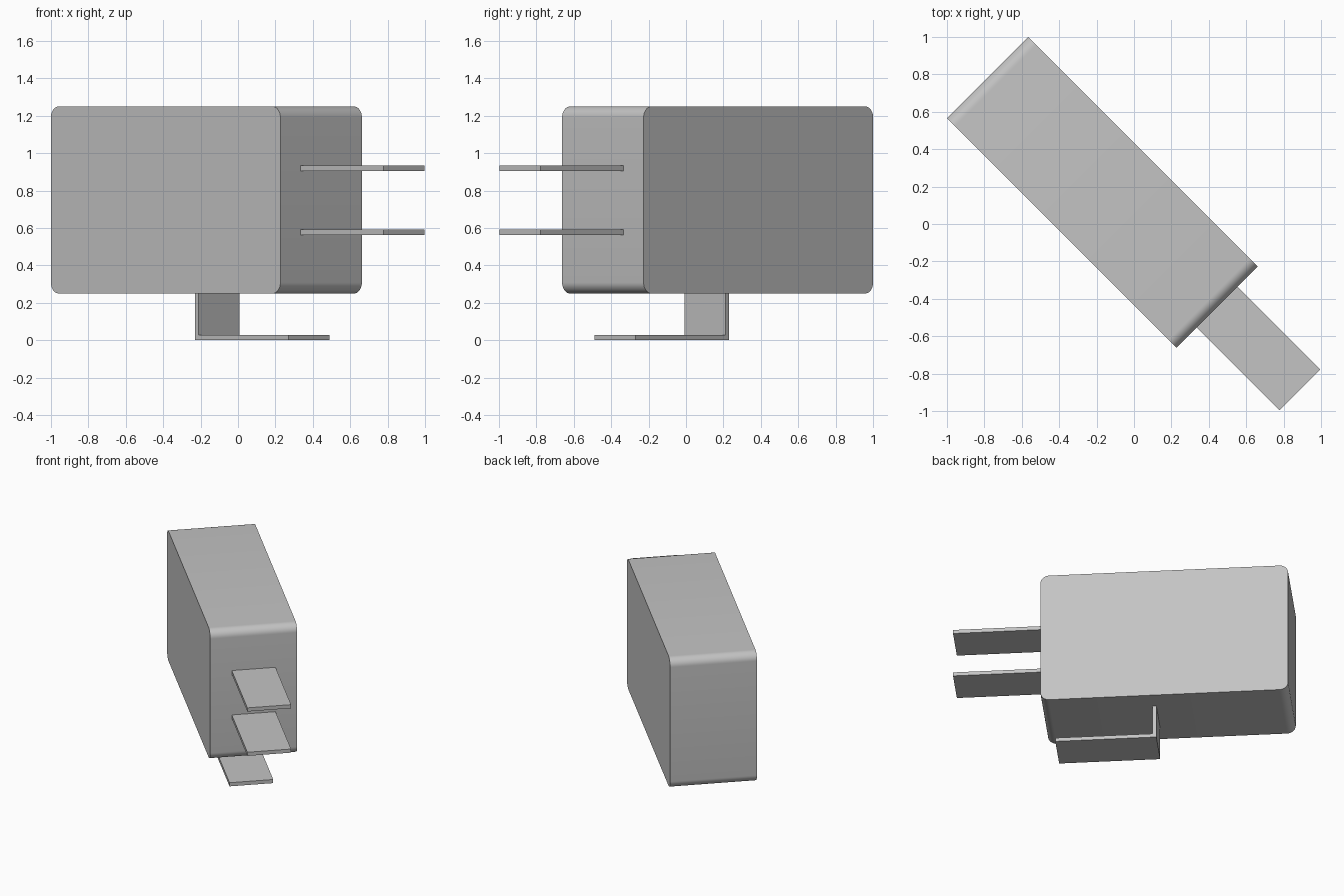
import bpy, bmesh
from math import radians, sin, cos, pi

default = bpy.data.objects.get("Cube")
if default:
    bpy.data.objects.remove(default, do_unlink=True)

# Single plain grey
grey = bpy.data.materials.new("plain_grey")
grey.use_nodes = True
colour = (0.55, 0.55, 0.55, 1)
grey.diffuse_color = colour
grey.node_tree.nodes["Principled BSDF"].inputs["Base Color"].default_value = colour


def extrude_profile(name, profile, half_width):
    """Extrude a length/height outline across the width, then turn it diagonally."""
    bm = bmesh.new()
    face = bm.faces.new([bm.verts.new((u, -half_width, z)) for u, z in profile])
    side = bmesh.ops.extrude_face_region(bm, geom=[face])
    verts = [g for g in side["geom"] if isinstance(g, bmesh.types.BMVert)]
    bmesh.ops.translate(bm, vec=(0, 2 * half_width, 0), verts=verts)
    bmesh.ops.recalc_face_normals(bm, faces=bm.faces)
    mesh = bpy.data.meshes.new(name)
    bm.to_mesh(mesh)
    bm.free()
    mesh.materials.append(grey)
    obj = bpy.data.objects.new(name, mesh)
    bpy.context.collection.objects.link(obj)
    obj.rotation_euler.z = radians(-45)
    return obj


def rectangle(u0, u1, z0, z1):
    return [(u0, z0), (u1, z0), (u1, z1), (u0, z1)]


def rounded_rectangle(u0, u1, z0, z1, r, steps=10):
    centres = [(u1 - r, z1 - r), (u0 + r, z1 - r), (u0 + r, z0 + r), (u1 - r, z0 + r)]
    points = []
    for quarter, (u, z) in enumerate(centres):
        for i in range(steps + 1):
            a = (quarter + i / steps) * pi / 2
            points.append((u + r * cos(a), z + r * sin(a)))
    return points


BACK, FRONT, BOTTOM, TOP = -1.107, 0.629, 0.25, 1.25
BLADE_HALF, THICK = 0.155, 0.028

# Housing with rounded end edges
housing = extrude_profile("housing", rounded_rectangle(BACK, FRONT, BOTTOM, TOP, 0.06), 0.308)
bpy.ops.object.select_all(action='DESELECT')
housing.select_set(True)
bpy.context.view_layer.objects.active = housing
bpy.ops.object.shade_smooth_by_angle(angle=radians(30))

# Two flat blades out of the front end
for name, z in (("upper_blade", 0.92), ("lower_blade", 0.578)):
    extrude_profile(name, rectangle(FRONT - 0.01, 1.255, z - THICK / 2, z + THICK / 2), BLADE_HALF)

# L-shaped bracket hanging below the housing
heel, toe = -0.17, 0.538
extrude_profile("bent_bracket", [
    (heel, 0), (toe, 0), (toe, THICK), (heel + THICK, THICK),
    (heel + THICK, BOTTOM + 0.01), (heel, BOTTOM + 0.01)], BLADE_HALF)
